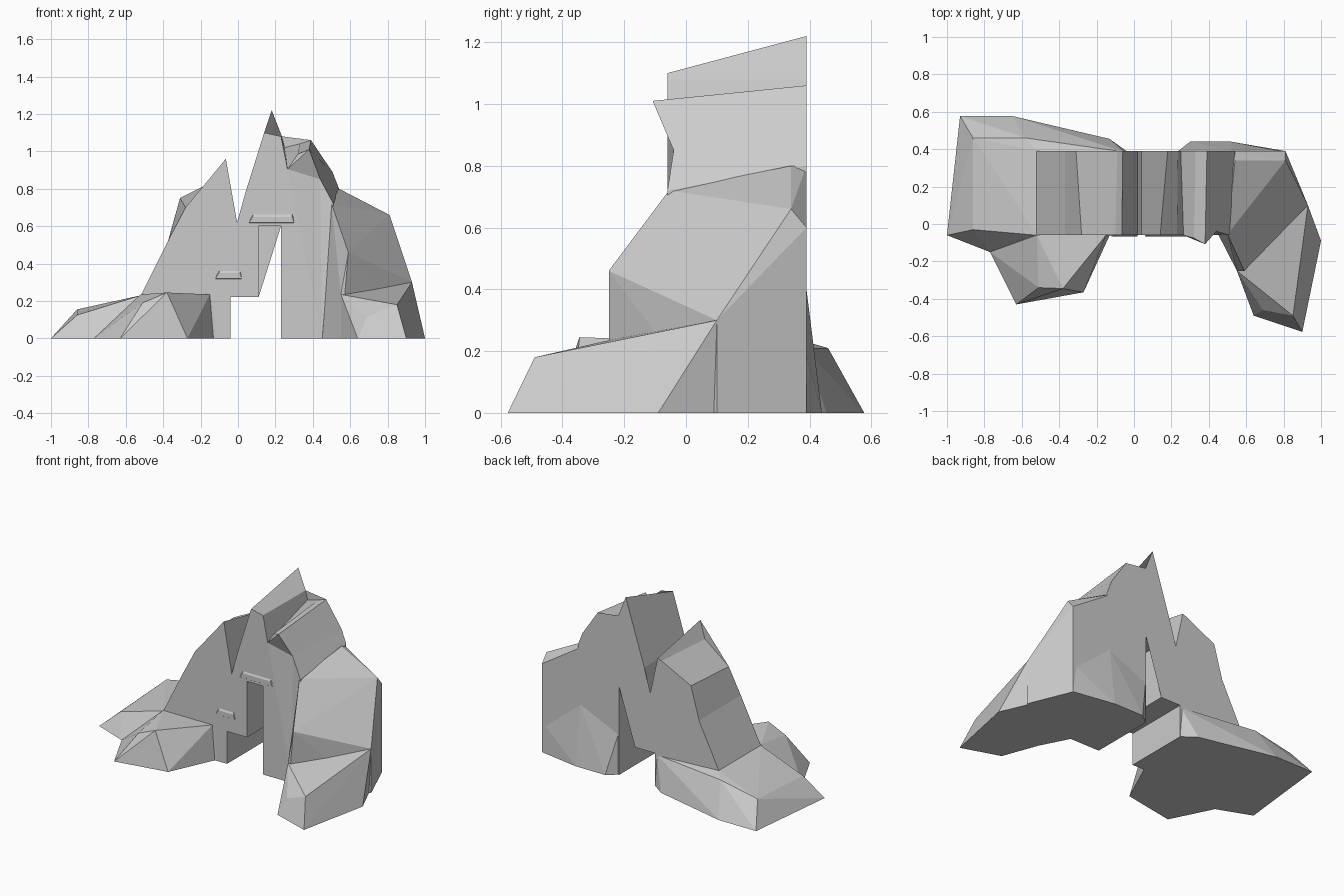
import bpy, bmesh


def finish(bm, name):
    bmesh.ops.recalc_face_normals(bm, faces=bm.faces)
    mesh = bpy.data.meshes.new(name)
    bm.to_mesh(mesh)
    bm.free()
    ob = bpy.data.objects.new(name, mesh)
    bpy.context.collection.objects.link(ob)
    return ob


def rock(name, ground, upper):
    """Faceted boulder: hull of a footprint on z=0 and some upper corners."""
    bm = bmesh.new()
    for x, y in ground:
        bm.verts.new((x, y, 0))
    for p in upper:
        bm.verts.new(p)
    r = bmesh.ops.convex_hull(bm, input=bm.verts)
    junk = {v for v in r["geom_interior"] + r["geom_unused"]
            if isinstance(v, bmesh.types.BMVert)}
    bmesh.ops.delete(bm, geom=list(junk), context='VERTS')
    return finish(bm, name)


def wall(name, profile, y0, y1, nudges):
    """Loft between a front and a back outline (front x, z, back x, z)."""
    bm = bmesh.new()
    front = [bm.verts.new((a, y0, b)) for a, b, c, d in profile]
    back = [bm.verts.new((c, y1, d)) for a, b, c, d in profile]
    caps = [bm.faces.new(front), bm.faces.new(back[::-1])]
    n = len(profile)
    for i in range(n):
        j = (i + 1) % n
        bm.faces.new((front[i], back[i], back[j], front[j]))
    bmesh.ops.triangulate(bm, faces=caps)
    for i, y in nudges.items():
        front[i].co.y = y
    return finish(bm, name)


# Split rock wall with the stepped doorway running right through it
wall("rock_wall", [
    (-.52, 0, -.52, 0), (-.52, .23, -.52, .23), (-.37, .53, -.37, .53),
    (-.28, .70, -.31, .75), (-.10, .84, -.09, .86), (-.065, .96, -.06, .87),
    (-.005, .62, -.005, .62), (.02, .35, .02, .35), (.035, .60, .035, .60),
    (.04, .78, .04, .78), (.14, 1.10, .18, 1.22), (.23, 1.08, .235, 1.08),
    (.265, .905, .25, 1.02), (.32, .985, .33, 1.04), (.38, 1.01, .39, 1.06),
    (.44, .85, .505, .89), (.51, .72, .54, .80), (.45, 0, .54, 0),
    (.23, 0, .23, 0), (.23, .60, .23, .60), (.11, .60, .11, .60),
    (.11, .22, .11, .22), (-.04, .22, -.04, .22), (-.04, 0, -.04, 0),
], -.06, .39, {13: -.075, 14: -.108, 15: -.04})

# Low skirt on the left
rock("left_skirt",
     [(-1, -.06), (-.93, .577), (-.65, .577), (-.13, .455), (-.04, .39),
      (-.77, -.15), (-.13, -.06), (-.04, -.05)],
     [(-.86, -.03, .125), (-.86, .46, .155), (-.58, .46, .21),
      (-.52, .39, .23), (-.52, -.06, .23), (-.05, .385, .21), (-.14, -.06, .22)])

# Mound in front of the left wall
rock("front_mound",
     [(-.77, -.15), (-.63, -.43), (-.27, -.365), (-.13, -.06), (-.13, .1), (-.6, .1)],
     [(-.51, -.34, .19), (-.38, -.345, .245), (-.15, -.06, .235),
      (-.52, -.06, .235), (-.63, -.12, .11)])

# Right buttress: tall shoulder and low toe
rock("right_shoulder",
     [(.45, -.055), (.55, -.25), (.93, .1), (.81, .34), (.81, .39), (.45, .39)],
     [(.50, -.055, .72), (.50, .39, .80), (.54, .34, .80), (.81, .34, .66),
      (.81, .39, .60), (.59, -.25, .46), (.55, -.25, .235), (.93, .1, .30)])
rock("right_toe",
     [(.55, -.25), (.64, -.49), (.90, -.577), (1, -.09), (.81, .34), (.6, .3)],
     [(.55, -.25, .235), (.69, -.46, .115), (.85, -.49, .18), (.93, .1, .30),
      (.81, .34, .30)])

# Shallow bulges on the back face
rock("back_foot", [(.23, .385), (.30, .44), (.52, .44), (.81, .39), (.5, .36)],
     [(.23, .385, .3), (.52, .39, .4), (.81, .385, .2)])

# Small sloping ledges above the two doorway steps
for name, x0, x1, z in (("door_ledge", .06, .30, .60), ("step_ledge", -.12, .02, .30)):
    bm = bmesh.new()
    for x, inset in ((x0, .02), (x1, -.01)):
        for y, dz in ((-.05, .01), (-.066, .02), (-.066, .05), (-.05, .08)):
            bm.verts.new((x + inset * (dz > .04), y, z + dz))
    bmesh.ops.convex_hull(bm, input=bm.verts)
    finish(bm, name)
